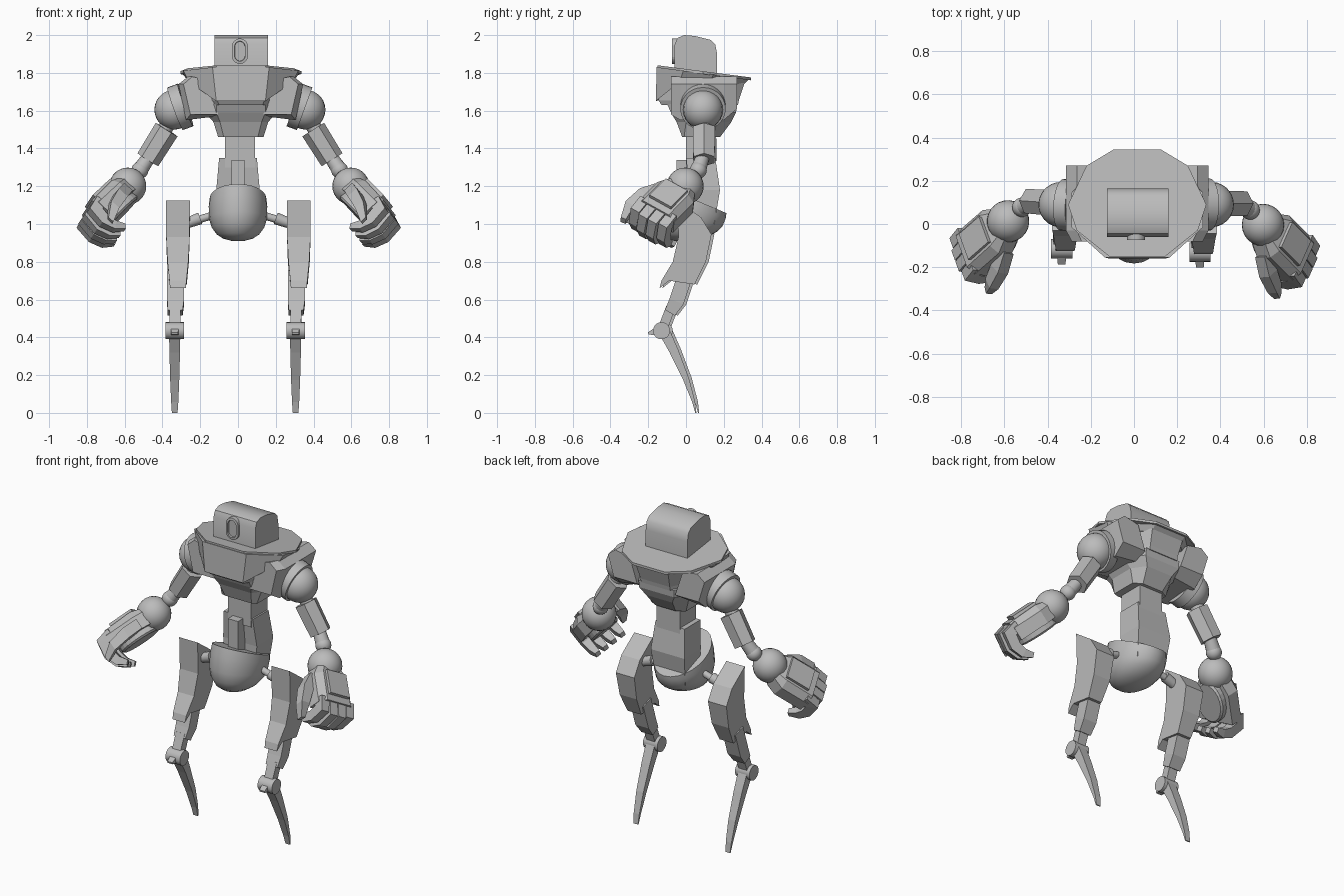
import bpy, bmesh, math
from mathutils import Vector, Matrix

cube = bpy.data.objects.get("Cube")
if cube:
    bpy.data.objects.remove(cube, do_unlink=True)

grey = bpy.data.materials.new("plain grey")
grey.use_nodes = True
grey.diffuse_color = (0.5, 0.5, 0.5, 1)
grey.node_tree.nodes["Principled BSDF"].inputs["Base Color"].default_value = (0.5, 0.5, 0.5, 1)


def finish(name, bm, place=None, smooth=False):
    """Turn a bmesh into an object, moving every point by the place function."""
    if place:
        for v in bm.verts:
            v.co = place(v.co)
    bmesh.ops.recalc_face_normals(bm, faces=bm.faces)
    mesh = bpy.data.meshes.new(name)
    bm.to_mesh(mesh)
    bm.free()
    mesh.materials.append(grey)
    ob = bpy.data.objects.new(name, mesh)
    bpy.context.collection.objects.link(ob)
    if smooth:
        bpy.ops.object.select_all(action="DESELECT")
        bpy.context.view_layer.objects.active = ob
        ob.select_set(True)
        bpy.ops.object.shade_smooth_by_angle(angle=math.radians(35))
    return ob


def loft(name, rings, place=None, smooth=False):
    """Skin a row of equal rings and cap both ends."""
    bm = bmesh.new()
    rows = [[bm.verts.new(p) for p in ring] for ring in rings]
    n = len(rows[0])
    for a, b in zip(rows, rows[1:]):
        for i in range(n):
            bm.faces.new((a[i], a[(i + 1) % n], b[(i + 1) % n], b[i]))
    bm.faces.new(rows[0])
    bm.faces.new(rows[-1])
    return finish(name, bm, place, smooth)


def box(name, lo, hi, place=None):
    rings = [[(lo[0], lo[1], z), (hi[0], lo[1], z), (hi[0], hi[1], z), (lo[0], hi[1], z)]
             for z in (lo[2], hi[2])]
    return loft(name, rings, place)


def tube(name, p, q, r1, r2, n=20, place=None, smooth=True):
    p, q = Vector(p), Vector(q)
    turn = (q - p).to_track_quat("Z", "Y").to_matrix().to_4x4()
    bm = bmesh.new()
    bmesh.ops.create_cone(bm, cap_ends=True, segments=n, radius1=r1, radius2=r2,
                          depth=(q - p).length, matrix=Matrix.Translation((p + q) / 2) @ turn)
    return finish(name, bm, place, smooth)


def ball(name, c, r, place=None):
    bm = bmesh.new()
    bmesh.ops.create_uvsphere(bm, u_segments=24, v_segments=14, radius=r,
                              matrix=Matrix.Translation(c))
    return finish(name, bm, place, True)


def beam(name, pts, axis, widths, thick, place=None):
    """Sweep a rectangle along points; widths run along axis."""
    pts, axis, rings = [Vector(p) for p in pts], Vector(axis), []
    for i, p in enumerate(pts):
        along = (pts[min(i + 1, len(pts) - 1)] - pts[max(i - 1, 0)]).normalized()
        u, v = axis * widths[i], axis.cross(along).normalized() * thick[i]
        rings.append([p + u + v, p - u + v, p - u - v, p + u - v])
    return loft(name, rings, place)


MID = 0.015  # the upper body sits slightly off centre


def chest_ring(z, half, front_half, back_half, front, back, tilt=0.0):
    side = front + (back - front) * 0.45
    half_ring = [(front_half, front), (half, side - 0.08), (half, side + 0.08), (back_half, back)]
    ring = half_ring + [(-x, y) for x, y in reversed(half_ring)]
    return [(MID + x, y, z - (y - front) * tilt) for x, y in ring]


# Head: rounded side profile with an oval eye
profile = [(-.06, 1.79), (-.06, 1.95), (-.045, 1.985), (-.01, 2), (.05, 1.995),
           (.13, 1.975), (.155, 1.95), (.165, 1.9), (.165, 1.77)]
loft("head", [[(x, y, z) for y, z in profile] for x in (-.125, .16)], smooth=True)


def oval(y, r):
    ring = []
    for i in range(24):
        a = math.tau * (i + .5) / 24
        ring.append((.01 + r * math.cos(a), y, 1.915 + r * math.sin(a) + math.copysign(.025, math.sin(a))))
    return ring


loft("eye", [oval(-.04, .042), oval(-.073, .042), oval(-.075, .028), oval(-.065, .026)])

# Collar plate with a flared band, deepest at the front
plate = [(.11, .345), (.235, .27), (.32, .09), (.28, -.03), (.18, -.11), (.13, -.15)]
outline = plate + [(-x, y) for x, y in reversed(plate)]
loft("collar_plate", [[(MID + x, y, 1.825 + h - (y + .15) * .13) for x, y in outline] for h in (0, .015)])
band_bottom = [(x, y, min(z, 1.765 - .1 * y)) for x, y, z in chest_ring(1.65, .275, .13, .1, -.16, .3, -.8)]
loft("chest_band", [chest_ring(1.83, .305, .15, .11, -.155, .335, .13), band_bottom])

# Chest and belly
loft("chest", [chest_ring(1.79, .21, .13, .11, -.13, .31, .1),
               chest_ring(1.655, .17, .125, .10, -.145, .28),
               chest_ring(1.63, .165, .115, .10, -.13, .275)])
loft("belly", [chest_ring(1.635, .19, .13, .12, -.10, .27), chest_ring(1.59, .19, .13, .12, -.08, .265),
               chest_ring(1.54, .145, .11, .09, -.05, .24), chest_ring(1.46, .12, .09, .07, -.02, .18)])

# Waist
box("upper_waist", (-.07, 0, 1.3), (.09, .16, 1.48))
loft("lower_waist", [[(-w, f, z), (w, f, z), (w, b, z), (-w, b, z)]
                     for z, w, f, b in ((1.0, .1, .02, .15), (1.18, .115, .02, .18), (1.35, .1, .0, .155))])
box("waist_pillar", (-.035, -.05, 1.12), (.035, .02, 1.34))


# Pelvis: a bowl with a high front rim and a low lip behind
def bowl_ring(t, r):
    ring = []
    for i in range(24):
        a = math.tau * i / 24
        x, y = .155 * r * math.cos(a), .19 * r * math.sin(a) - .02 + .05 * t
        ring.append((x, y, .91 + t * (.225 - .42 * (y - .03))))
    return ring


loft("pelvis_bowl", [bowl_ring(t, r) for t, r in
                     ((0, .2), (.05, .5), (.14, .72), (.3, .9), (.5, .99), (.8, 1), (1, .97))], smooth=True)

# Arms
d = Vector((1, -1, -1)).normalized()           # towards the fingers
n = Vector((.72, .05, .67)).normalized()       # back of the hand
w = d.cross(n)                                 # towards the thumb
WRIST = Vector((.575, .01, 1.215))

for side, s in (("left", 1), ("right", -1)):
    def arm(co, s=s):
        p = Vector(co)
        if s > 0:
            return p + Vector((.008, 0, 0))
        p = Vector((-p.x + .012, p.y, p.z))
        pivot = Vector((-.34, .09, 1.6))
        return pivot + Matrix.Rotation(-.07, 3, "Z") @ (p - pivot)

    def body(co, s=s):
        return Vector((MID + s * co[0], co[1], co[2]))

    def hand(co, arm=arm):
        return arm(WRIST + d * co[0] + w * co[1] + n * co[2])

    # Shoulder armour and joint
    pad = [(.13, 1.57), (.18, 1.76), (.28, 1.78), (.33, 1.74), (.29, 1.55)]
    loft(side + "_shoulder_pad",
         [[(x * k, y, max(z, low)) for x, z in pad]
          for y, k, low in ((-.08, .92, 1.58), (-.03, 1, 1.5), (.2, 1, 1.5), (.27, 1, 1.61))], body)
    tube(side + "_shoulder_ring", (.29, .09, 1.63), (.345, .09, 1.61), .12, .12, 28, arm)
    ball(side + "_shoulder_ball", (.35, .09, 1.605), .105, arm)

    # Upper arm and elbow
    tube(side + "_arm_socket", (.37, .095, 1.55), (.42, .095, 1.47), .04, .04, 14, arm)
    tube(side + "_upper_arm", (.39, .095, 1.5), (.49, .095, 1.34), .068, .065, 6, arm, False)
    tube(side + "_elbow", (.48, .09, 1.36), (.53, .065, 1.285), .036, .042, 16, arm)
    ball(side + "_elbow_ball", (.53, .065, 1.285), .045, arm)
    ball(side + "_wrist_ball", WRIST + d * .025, .098, arm)

    # Hand block, back plate and oval palm
    loft(side + "_hand", [[(a, -h, -.05), (a, h, -.05), (a, h, .03), (a, h * .7, t), (a, -h * .7, t), (a, -h, .03)]
                          for a, h, t in ((.06, .085, .055), (.12, .12, .07), (.3, .12, .065))], hand)
    box(side + "_hand_plate", (.11, -.07, .05), (.26, .07, .085), hand)
    loft(side + "_palm", [[(.17 + k * .125 * math.cos(i * math.tau / 24), k * .095 * math.sin(i * math.tau / 24), c)
                           for i in range(24)] for c, k in ((-.03, 1), (-.08, 1), (-.09, .9))], hand)

    # Curled fingers and thumb
    for i in range(4):
        b = -.09 + i * .06
        reach = .335 + (.015 if i in (1, 2) else 0)
        path = [(.27, b, .025), (reach, b, .015), (reach + .01, b, -.06), (reach - .01, b, -.12), (reach - .05, b, -.16)]
        beam(f"{side}_finger_{i + 1}", path, (0, 1, 0), (.027, .027, .025, .023, .016),
             (.035, .036, .03, .025, .015), hand)
    path = [(.12, .1, -.02), (.2, .15, -.03), (.29, .17, -.05), (.36, .16, -.09)]
    beam(side + "_thumb", path, (0, 0, 1), (.03, .032, .028, .018), (.03, .032, .028, .015), hand)

# Legs: the second is a shifted copy of the first
thigh = [(-.045, 1.125, .063), (.08, 1.035, .063), (.135, .945, .063), (.105, .8, .058), (.045, .68, .047),
         (-.09, .7, .045), (-.14, .66, .042), (-.13, .7, .045), (-.07, .8, .055), (-.04, .93, .062)]
for side, dx, dy in (("left", 0, 0), ("right", -.64, .015)):
    def leg(co, dx=dx, dy=dy):
        return Vector((co[0] + dx, co[1] + dy, co[2]))

    loft(side + "_thigh", [[(.322 + k * h, y, z) for y, z, h in thigh] for k in (-1, 1)], leg)
    beam(side + "_shin", [(.31, .0, .74), (.31, -.05, .59), (.307, -.085, .53)], (1, 0, 0),
         (.045, .045, .04), (.04, .04, .03), leg)
    beam(side + "_knee_arm", [(.307, -.08, .56), (.305, -.13, .43)], (1, 0, 0), (.03, .028), (.025, .025), leg)
    tube(side + "_knee", (.256, -.13, .435), (.354, -.13, .435), .045, .045, 20, leg)
    beam(side + "_knee_spike", [(.305, -.13, .44), (.305, -.2, .42)], (1, 0, 0), (.022, .018), (.03, .006), leg)
    beam(side + "_foot_blade", [(.305, -.12, .44), (.305, -.065, .33), (.305, 0, .18), (.305, .04, .06), (.305, .052, 0)],
         (1, 0, 0), (.03, .028, .024, .019, .015), (.03, .024, .016, .008, .003), leg)

# Hip links between pelvis and thighs
for side, s in (("left", 1), ("right", -1)):
    a, m, b = [Vector((s * x, .03, z)) for x, z in ((.12, 1.05), (.2, 1.03), (.27, 1.005))]
    tube(side + "_hip_rod", a, b, .02, .02, 12)
    tube(side + "_hip_sleeve", m, b, .032, .028, 12)
